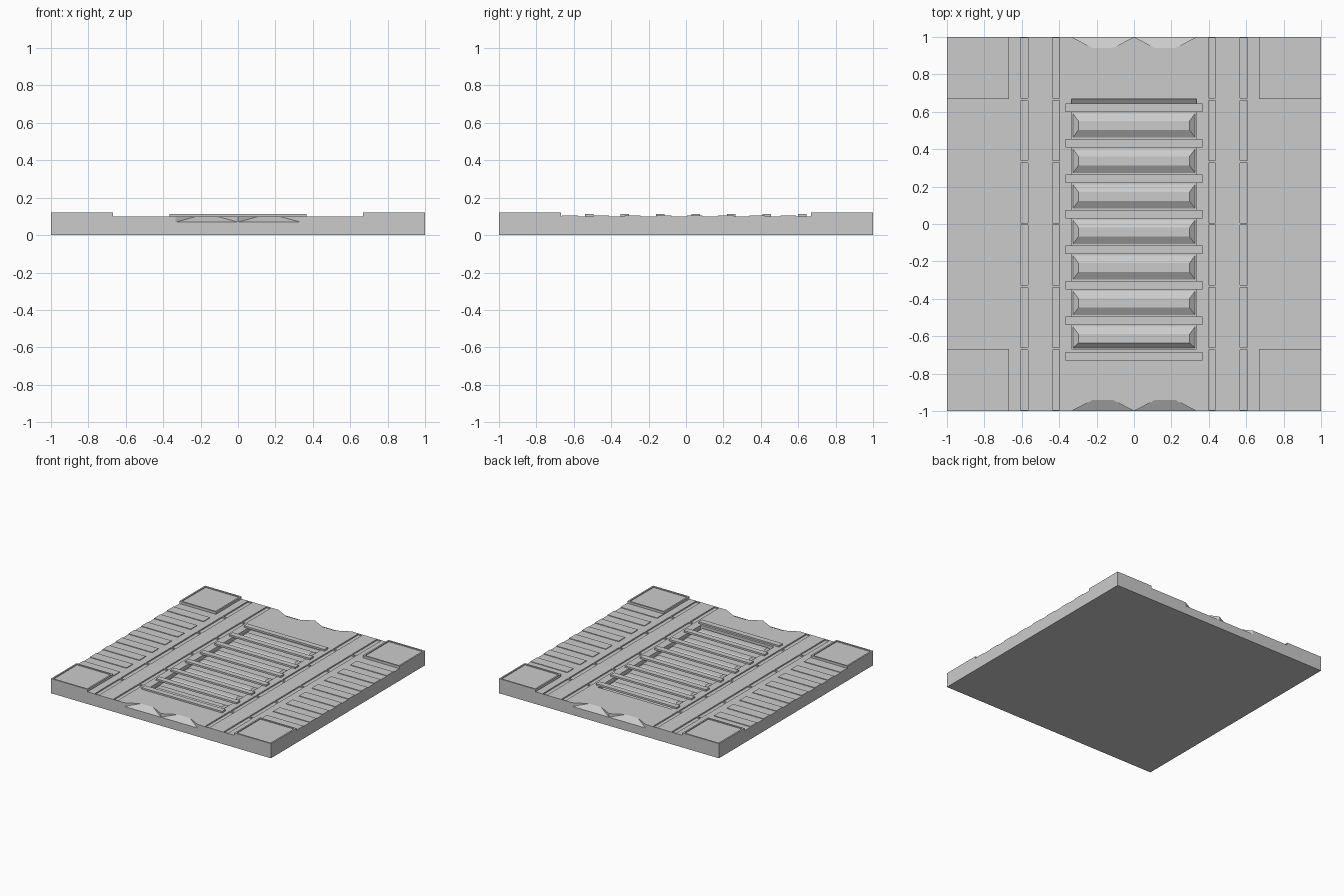
import bpy, bmesh
from mathutils import Vector

if "Cube" in bpy.data.objects:
    bpy.data.objects.remove(bpy.data.objects["Cube"])

TOP = 0.10      # deck height
FLOOR = 0.07    # bottom of trough and edge notches


def finish(bm, name):
    bmesh.ops.recalc_face_normals(bm, faces=bm.faces)
    me = bpy.data.meshes.new(name)
    bm.to_mesh(me)
    bm.free()
    ob = bpy.data.objects.new(name, me)
    bpy.context.collection.objects.link(ob)
    return ob


def add_box(bm, x0, x1, y0, y1, z0, z1):
    r = bmesh.ops.create_cube(bm, size=1)
    for v in r["verts"]:
        v.co = Vector(((x0 + x1) / 2 + v.co.x * (x1 - x0),
                       (y0 + y1) / 2 + v.co.y * (y1 - y0),
                       (z0 + z1) / 2 + v.co.z * (z1 - z0)))
    return r["verts"]


def add_hull(bm, pts):
    verts = [bm.verts.new(p) for p in pts]
    r = bmesh.ops.convex_hull(bm, input=verts)
    junk = [g for g in r["geom_interior"] + r["geom_unused"]
            if isinstance(g, bmesh.types.BMVert)]
    bmesh.ops.delete(bm, geom=list(set(junk)), context="VERTS")


# Cutter: central trough, panel seams, and edge notches
bm = bmesh.new()
add_box(bm, -0.333, 0.333, -0.667, 0.667, FLOOR, 0.15)
for s in (-1, 1):
    for a, b in ((0.397, 0.436), (0.566, 0.606)):
        for i in range(6):
            y = -1 + i / 3
            add_box(bm, min(s * a, s * b), max(s * a, s * b),
                    y + 0.006, y + 1 / 3 - 0.006, TOP - 0.01, 0.15)
    for x0, x1 in ((-0.333, -0.001), (0.001, 0.333)):
        pts = [(x, s * y, z) for x in (x0, x1)
               for y, z in ((1, FLOOR), (1.1, FLOOR), (1.1, 0.15))]
        pts += [(x, s * y, z) for z in (TOP, 0.15) for x, y in
                ((x0, 1), (x0 + 0.11, 0.942), (x1 - 0.11, 0.942), (x1, 1))]
        add_hull(bm, pts)
cutter = finish(bm, "deck_cutter")

# Deck slab
bm = bmesh.new()
add_box(bm, -1, 1, -1, 1, 0, TOP)
deck = finish(bm, "deck_slab")
mod = deck.modifiers.new("cuts", "BOOLEAN")
mod.operation, mod.solver, mod.object = "DIFFERENCE", "EXACT", cutter
bpy.context.view_layer.objects.active = deck
bpy.ops.object.modifier_apply(modifier=mod.name)
bpy.data.objects.remove(cutter)

# Raised corner pads with sunken panels
bm = bmesh.new()
for sx in (-1, 1):
    for sy in (-1, 1):
        xs, ys = sorted((sx, sx * 0.667)), sorted((sy, sy * 0.667))
        vs = add_box(bm, *xs, *ys, TOP - 0.02, 0.12)
        lid = [f for f in {f for v in vs for f in v.link_faces}
               if all(v.co.z > 0.11 for v in f.verts)]
        bmesh.ops.inset_region(bm, faces=lid, thickness=0.018)
        r = bmesh.ops.extrude_face_region(bm, geom=lid)
        bmesh.ops.translate(bm, vec=(0, 0, -0.007), verts=[
            g for g in r["geom"] if isinstance(g, bmesh.types.BMVert)])
        bmesh.ops.delete(bm, geom=[f for f in lid if f.is_valid], context="FACES")
finish(bm, "corner_pads")

# Side ribs
bm = bmesh.new()
for s in (-1, 1):
    for k in range(8):
        y = 0.547 - k / 6
        add_box(bm, *sorted((s, s * 0.667)), y - 0.042, y + 0.042, TOP - 0.02, 0.105)
finish(bm, "side_ribs")

# Hipped ridges in the trough
bm = bmesh.new()
for k in range(7):
    y = 0.527 - 0.19 * k
    low = max(y - 0.073, -0.667)
    pts = [(x, yy, FLOOR - 0.005) for x in (-0.333, 0.333) for yy in (low, y + 0.073)]
    pts += [(x, yy, TOP - 0.005) for x in (-0.297, 0.297) for yy in (y - 0.024, y + 0.024)]
    add_hull(bm, pts)
add_hull(bm, [(x, y, z) for x in (-0.333, 0.333) for y, z in
              ((0.64, FLOOR - 0.002), (0.667, FLOOR - 0.002), (0.667, 0.088))])
finish(bm, "trough_ridges")

# Cross bars over the trough
bm = bmesh.new()
for k in range(8):
    y = 0.622 - 0.19 * k
    add_box(bm, -0.367, 0.367, y - 0.023, y + 0.023, TOP - 0.002, 0.113)
finish(bm, "cross_bars")
